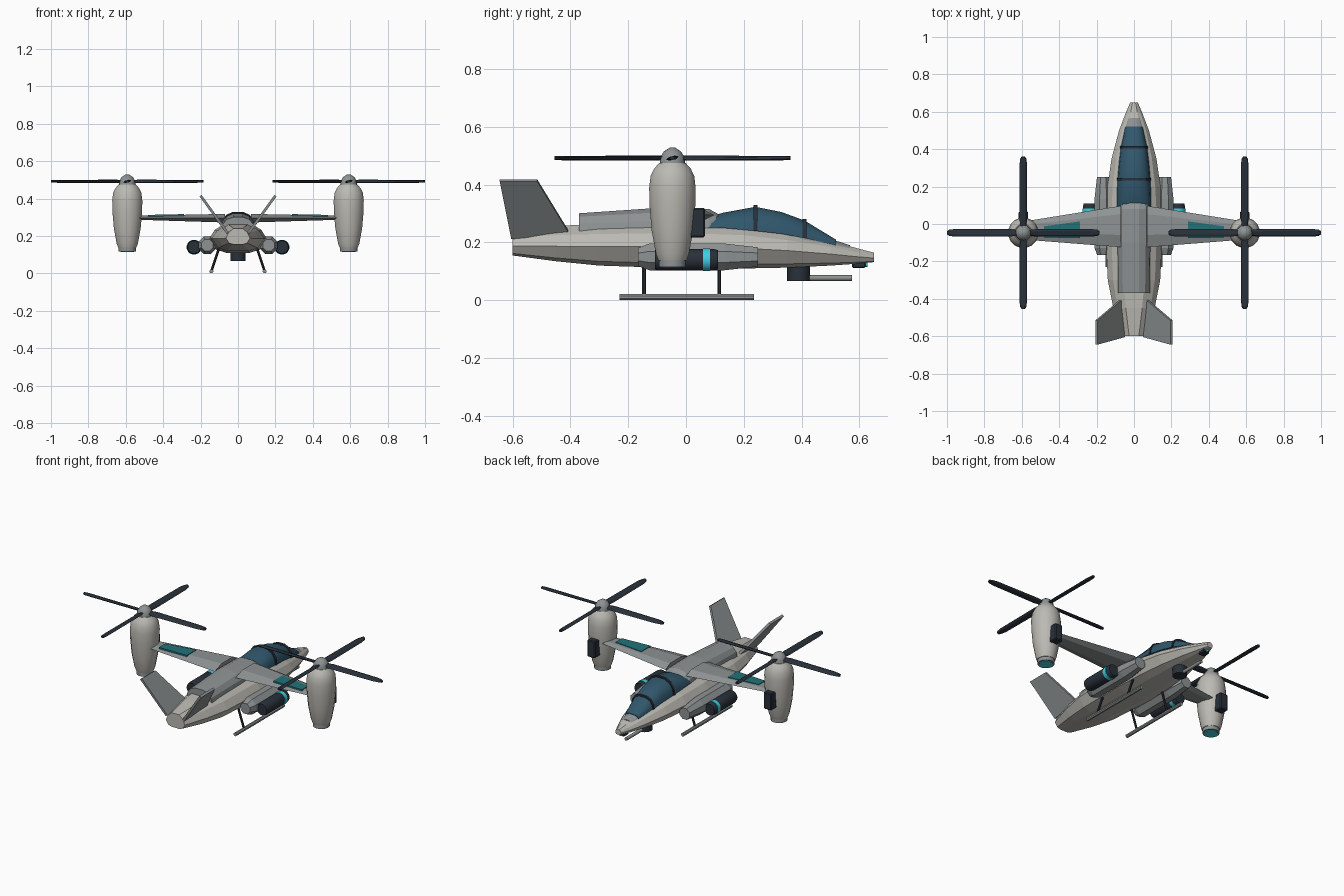
import bpy, bmesh, math
from mathutils import Vector, Matrix

cube = bpy.data.objects.get("Cube")
if cube:
    bpy.data.objects.remove(cube)


def material(name, rgb):
    m = bpy.data.materials.new(name)
    m.use_nodes = True
    m.diffuse_color = (*rgb, 1)
    m.node_tree.nodes["Principled BSDF"].inputs["Base Color"].default_value = (*rgb, 1)
    return m


PALE = material("pale_grey", (0.50, 0.49, 0.45))
GREY = material("mid_grey", (0.27, 0.29, 0.29))
DARK = material("dark_slate", (0.022, 0.03, 0.042))
GLASS = material("canopy_blue", (0.03, 0.095, 0.15))
TEAL = material("panel_teal", (0.015, 0.17, 0.19))
CYAN = material("glow_cyan", (0.05, 0.62, 0.75))


def loft(name, rings, mat, smooth=False):
    """Skin a list of equal-length point rings and cap both ends."""
    bm = bmesh.new()
    loops = [[bm.verts.new(p) for p in ring] for ring in rings]
    n = len(loops[0])
    for a, b in zip(loops, loops[1:]):
        for i in range(n):
            j = (i + 1) % n
            bm.faces.new((a[i], a[j], b[j], b[i]))
    bm.faces.new(loops[0])
    bm.faces.new(loops[-1])
    bmesh.ops.recalc_face_normals(bm, faces=bm.faces)
    mesh = bpy.data.meshes.new(name)
    bm.to_mesh(mesh)
    bm.free()
    mesh.materials.append(mat)
    ob = bpy.data.objects.new(name, mesh)
    bpy.context.collection.objects.link(ob)
    if smooth:
        bpy.ops.object.select_all(action='DESELECT')
        ob.select_set(True)
        bpy.context.view_layer.objects.active = ob
        bpy.ops.object.shade_smooth_by_angle(angle=math.radians(35))
    return ob


def turned(name, start, direction, profile, mat, sides=16, smooth=True):
    """Lathe (distance, radius) pairs along a direction."""
    d = Vector(direction).normalized()
    u = d.orthogonal().normalized()
    v = d.cross(u)
    angles = [math.tau * (i + 0.5) / sides for i in range(sides)]
    rings = [[Vector(start) + d * t + (u * math.cos(a) + v * math.sin(a)) * r
              for a in angles] for t, r in profile]
    return loft(name, rings, mat, smooth)


def tube(name, a, b, r, mat, sides=12):
    d = Vector(b) - Vector(a)
    return turned(name, a, d, [(0, r), (d.length, r)], mat, sides)


def box(name, lo, hi, mat, bevel=0.0):
    rings = [[(lo[0], lo[1], z), (hi[0], lo[1], z), (hi[0], hi[1], z), (lo[0], hi[1], z)]
             for z in (lo[2], hi[2])]
    ob = loft(name, rings, mat)
    if bevel:
        mod = ob.modifiers.new("edge_bevel", 'BEVEL')
        mod.width = bevel
        mod.segments = 1
    return ob


def hull_ring(y, w, low, mid, top):
    half = [(0.4, top), (0.8, mid + (top - mid) * 0.55), (1, mid),
            (0.75, mid + (low - mid) * 0.78), (0.4, low)]
    return ([(w * k, y, z) for k, z in half] +
            [(-w * k, y, z) for k, z in reversed(half)])


ARCH = [(-1, 0), (-0.93, 0.42), (-0.7, 0.78), (-0.3, 0.97),
        (0.3, 0.97), (0.7, 0.78), (0.93, 0.42), (1, 0)]


def arch_ring(y, w, base, top):
    return [(w * k, y, base + (top - base) * h) for k, h in ARCH]


# Fuselage
loft("fuselage", [hull_ring(*s) for s in (
    (-0.60, 0.064, 0.155, 0.188, 0.240), (-0.45, 0.11, 0.135, 0.187, 0.257),
    (-0.30, 0.14, 0.12, 0.186, 0.265), (0.0, 0.155, 0.11, 0.185, 0.272),
    (0.20, 0.142, 0.11, 0.18, 0.262), (0.35, 0.12, 0.113, 0.172, 0.238),
    (0.50, 0.08, 0.12, 0.16, 0.205), (0.60, 0.042, 0.127, 0.15, 0.178),
    (0.65, 0.02, 0.132, 0.146, 0.165))], PALE)

# Spine and canopy sill
loft("spine", [arch_ring(*s) for s in (
    (-0.37, 0.085, 0.24, 0.303), (-0.1, 0.09, 0.24, 0.322),
    (0.08, 0.09, 0.24, 0.318), (0.13, 0.08, 0.24, 0.29))], GREY)
loft("canopy_sill", [arch_ring(*s) for s in (
    (0.0, 0.1, 0.2, 0.277), (0.24, 0.1, 0.19, 0.262), (0.41, 0.082, 0.17, 0.235),
    (0.50, 0.062, 0.16, 0.214), (0.567, 0.04, 0.155, 0.192))], GREY)

# Canopy glass with two frame hoops
CANOPY = [(0.07, 0.088, 0.25, 0.288), (0.13, 0.092, 0.25, 0.305), (0.24, 0.088, 0.24, 0.326),
          (0.33, 0.08, 0.23, 0.308), (0.41, 0.07, 0.215, 0.278), (0.52, 0.046, 0.19, 0.21)]
loft("canopy", [arch_ring(*s) for s in CANOPY], GLASS, True)
for name, (y, w, base, top) in (("rear_canopy_frame", CANOPY[2]), ("front_canopy_frame", CANOPY[4])):
    loft(name, [arch_ring(y + e, w + 0.004, base, top + 0.006) for e in (-0.007, 0.007)], DARK)

# Nose sensor and chin gun
box("nose_sensor", (-0.02, 0.575, 0.112), (0.02, 0.622, 0.14), DARK, 0.004)
tube("nose_lens", (0, 0.62, 0.125), (0, 0.628, 0.125), 0.01, CYAN)
tube("gun_turret", (0, 0.39, 0.066), (0, 0.39, 0.125), 0.04, DARK)
tube("gun_barrel", (0, 0.40, 0.077), (0, 0.575, 0.077), 0.01, GREY)


def wing_ring(s, x, front, back, low, top):
    mid = (low + top) / 2
    c = front - back
    return [(s * x, front, mid), (s * x, front - c * 0.2, top), (s * x, back + c * 0.3, top),
            (s * x, back, mid), (s * x, back + c * 0.3, low), (s * x, front - c * 0.2, low)]


HUB_X, HUB_Y = 0.592, -0.047
for s, side in ((1, "left_"), (-1, "right_")):
    # Wing and its top panel
    loft(side + "wing", [wing_ring(s, 0.07, 0.097, -0.124, 0.272, 0.318),
                         wing_ring(s, 0.58, 0.015, -0.084, 0.288, 0.307)], GREY)
    corners = ((0.29, 0.014), (0.48, -0.012), (0.48, -0.072), (0.29, -0.076))
    loft(side + "wing_panel", [[(s * x, y, 0.3185 - 0.0215 * (x - 0.07) + dz)
                                for x, y in corners] for dz in (-0.006, 0.003)], TEAL)

    # Tilting nacelle, nozzle and front equipment box
    hub = (s * HUB_X, HUB_Y, 0)
    turned(side + "nacelle", hub, (0, 0, 1),
           [(0.138, 0.05), (0.16, 0.058), (0.24, 0.073), (0.33, 0.081), (0.39, 0.082),
            (0.43, 0.077), (0.455, 0.065), (0.475, 0.047)], PALE, 16)
    turned(side + "nozzle", hub, (0, 0, 1), [(0.116, 0.047), (0.145, 0.047)], GREY)
    turned(side + "nozzle_glow", hub, (0, 0, 1), [(0.113, 0.038), (0.12, 0.038)], CYAN)
    box(side + "nacelle_box", (s * HUB_X - 0.026, 0.012, 0.218),
        (s * HUB_X + 0.026, 0.066, 0.32), DARK, 0.005)

    # Rotor hub and four pitched blades
    turned(side + "rotor_hub", hub, (0, 0, 1),
           [(0.47, 0.044), (0.495, 0.042), (0.515, 0.03), (0.528, 0.01)], GREY, 12)
    for k in range(4):
        spin = Matrix.Translation((s * HUB_X, HUB_Y, 0.492)) @ Matrix.Rotation(k * math.pi / 2, 4, 'Z')
        rings = []
        for r, w, pitch in ((0.025, 0.015, 18), (0.07, 0.021, 18), (0.36, 0.021, 10),
                            (0.395, 0.017, 8), (0.408, 0.009, 8)):
            turn = spin @ Matrix.Rotation(math.radians(pitch), 4, 'X')
            rings.append([turn @ Vector((r, w * a, 0.006 * b)) for a, b in
                          ((-1, 0), (-0.5, 1), (0.5, 1), (1, 0), (0.5, -1), (-0.5, -1))])
        loft(f"{side}rotor_blade_{k + 1}", rings, DARK)

    # Canted tail fin
    fin = ((0.055, -0.605, 0.215), (0.07, -0.405, 0.235), (0.2, -0.515, 0.415), (0.2, -0.645, 0.415))
    loft(side + "tail_fin", [[(s * (x + e), y, z - e * 0.6) for x, y, z in fin]
                             for e in (-0.006, 0.006)], GREY)

    # Side sponson and engine pod with glowing band
    turned(side + "sponson", (s * 0.165, -0.167, 0.15), (0, 1, 0),
           [(0, 0.034), (0.04, 0.05), (0.3, 0.05), (0.417, 0.036)], GREY, 8, False)
    turned(side + "engine_pod", (s * 0.235, -0.108, 0.14), (0, 1, 0),
           [(0, 0.034), (0.015, 0.038), (0.205, 0.038), (0.218, 0.034)], DARK)
    turned(side + "pod_band", (s * 0.235, 0.059, 0.14), (0, 1, 0), [(0, 0.04), (0.024, 0.04)], CYAN)

    # Landing skid and struts
    tube(side + "skid", (s * 0.142, -0.23, 0.011), (s * 0.142, 0.235, 0.011), 0.011, GREY, 8)
    for end, y in (("rear", -0.145), ("front", 0.115)):
        tube(f"{side}{end}_skid_strut", (s * 0.09, y, 0.17), (s * 0.142, y, 0.013), 0.007, DARK, 8)
